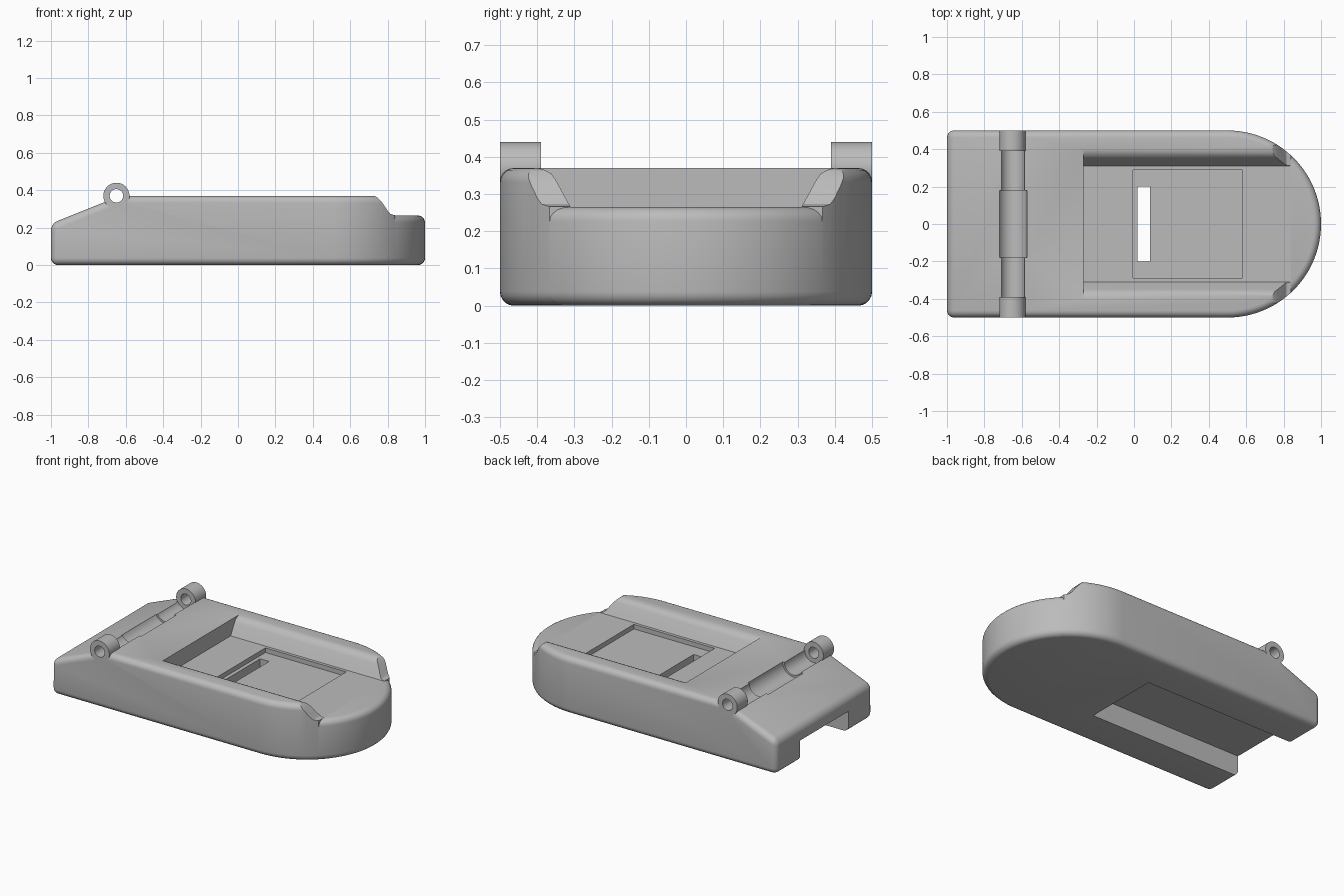
import bpy, bmesh, math
from mathutils import Vector

if "Cube" in bpy.data.objects:
    bpy.data.objects.remove(bpy.data.objects["Cube"], do_unlink=True)

grey = bpy.data.materials.new("plain grey")
grey.use_nodes = True
colour = (0.5, 0.5, 0.5, 1)
grey.diffuse_color = colour
grey.node_tree.nodes["Principled BSDF"].inputs["Base Color"].default_value = colour

HINGE = (-0.65, 0.37)      # x, z of the hinge axis
NOSE_X = 0.84              # where the low rounded nose begins
FLOOR = 0.265              # height of the tray floor


def prism(points, axis, lo, hi):
    """Extrude a closed 2D profile along one axis."""
    def place(p, t):
        return {"x": (t, p[0], p[1]), "y": (p[0], t, p[1]), "z": (p[0], p[1], t)}[axis]
    bm = bmesh.new()
    a = [bm.verts.new(place(p, lo)) for p in points]
    b = [bm.verts.new(place(p, hi)) for p in points]
    bm.faces.new(a)
    bm.faces.new(b)
    for i in range(len(a)):
        j = (i + 1) % len(a)
        bm.faces.new((a[i], a[j], b[j], b[i]))
    bmesh.ops.recalc_face_normals(bm, faces=bm.faces)
    return bm


def to_object(name, bm):
    mesh = bpy.data.meshes.new(name)
    bm.to_mesh(mesh)
    bm.free()
    mesh.materials.append(grey)
    ob = bpy.data.objects.new(name, mesh)
    bpy.context.scene.collection.objects.link(ob)
    return ob


def activate(ob):
    bpy.ops.object.select_all(action="DESELECT")
    ob.select_set(True)
    bpy.context.view_layer.objects.active = ob


def cut(ob, bm):
    cutter = to_object("cutter", bm)
    cutter.hide_render = True
    mod = ob.modifiers.new("cut", "BOOLEAN")
    mod.operation = "DIFFERENCE"
    mod.solver = "EXACT"
    mod.object = cutter
    activate(ob)
    bpy.ops.object.modifier_apply(modifier=mod.name)
    bpy.data.objects.remove(cutter, do_unlink=True)


def box(x0, x1, half_y, z0, z1):
    return prism([(x0, z0), (x1, z0), (x1, z1), (x0, z1)], "y", -half_y, half_y)


def rod(radius, y0, y1):
    ring = [(HINGE[0] + radius * math.cos(math.tau * i / 40),
             HINGE[1] + radius * math.sin(math.tau * i / 40)) for i in range(40)]
    return prism(ring, "y", y0, y1)


def rounded_slab(height, sloped):
    """Straight slab with a half-round end and softened edges."""
    arc = [(0.5 + 0.5 * math.sin(math.pi * i / 48),
            -0.5 * math.cos(math.pi * i / 48)) for i in range(49)]
    bm = prism([(-1, -0.5)] + arc + [(-1, 0.5)], "z", 0, height)
    if sloped:
        cutline = bmesh.ops.bisect_plane(
            bm, geom=bm.verts[:] + bm.edges[:] + bm.faces[:],
            plane_co=(-0.63, 0, 0.37), plane_no=Vector((-0.148, 0, 0.37)).normalized(),
            clear_outer=True)["geom_cut"]
        bmesh.ops.contextual_create(
            bm, geom=[g for g in cutline if isinstance(g, bmesh.types.BMEdge)])
        bmesh.ops.recalc_face_normals(bm, faces=bm.faces)
    sharp = [e for e in bm.edges if e.calc_face_angle(0) > 0.6]
    bmesh.ops.bevel(bm, geom=sharp, offset=0.038, segments=5, profile=0.5,
                    affect="EDGES", clamp_overlap=True)
    bmesh.ops.recalc_face_normals(bm, faces=bm.faces)
    return bm


# Main body with sloped tail
body = to_object("body", rounded_slab(0.37, True))

# Open tray with flared, rounded side walls
side = [(0.31, FLOOR), (0.35, 0.338), (0.362, 0.355), (0.385, 0.367), (0.41, 0.372), (0.41, 0.6)]
tray = side + [(-y, z) for y, z in reversed(side)]
cut(body, prism(tray, "x", -0.27, 1.2))

# Falling ends of the side walls, cut off where the nose starts
cut(body, prism([(0.72, 0.375), (0.745, 0.362), (0.77, 0.335), (0.8, 0.29), (0.815, 0.273),
                 (NOSE_X, 0.266), (NOSE_X, -0.2), (1.2, -0.2), (1.2, 0.6), (0.72, 0.6)],
                "y", -0.8, 0.8))

# Shallow pocket, underside channel and the slot joining them
cut(body, box(-0.005, 0.58, 0.29, 0.235, 0.4))
cut(body, box(-1.2, 0.1, 0.25, -0.2, 0.135))
cut(body, box(0.02, 0.085, 0.2, 0.1, 0.3))

# Hinge grooves, wider in the middle
cut(body, rod(0.065, -0.7, 0.7))
cut(body, rod(0.078, -0.18, 0.18))

# Low rounded nose
bm = rounded_slab(FLOOR, False)
bmesh.ops.bisect_plane(bm, geom=bm.verts[:] + bm.edges[:] + bm.faces[:],
                       plane_co=(NOSE_X, 0, 0), plane_no=(1, 0, 0), clear_inner=True)
nose = to_object("nose", bm)

# Hinge knuckles on both sides
parts = [body, nose]
for name, y0, y1 in (("right_knuckle", -0.5, -0.39), ("left_knuckle", 0.39, 0.5)):
    knuckle = to_object(name, rod(0.07, y0, y1))
    cut(knuckle, rod(0.036, y0 - 0.1, y1 + 0.1))
    parts.append(knuckle)

for ob in parts:
    activate(ob)
    bpy.ops.object.shade_smooth_by_angle(angle=math.radians(30))
